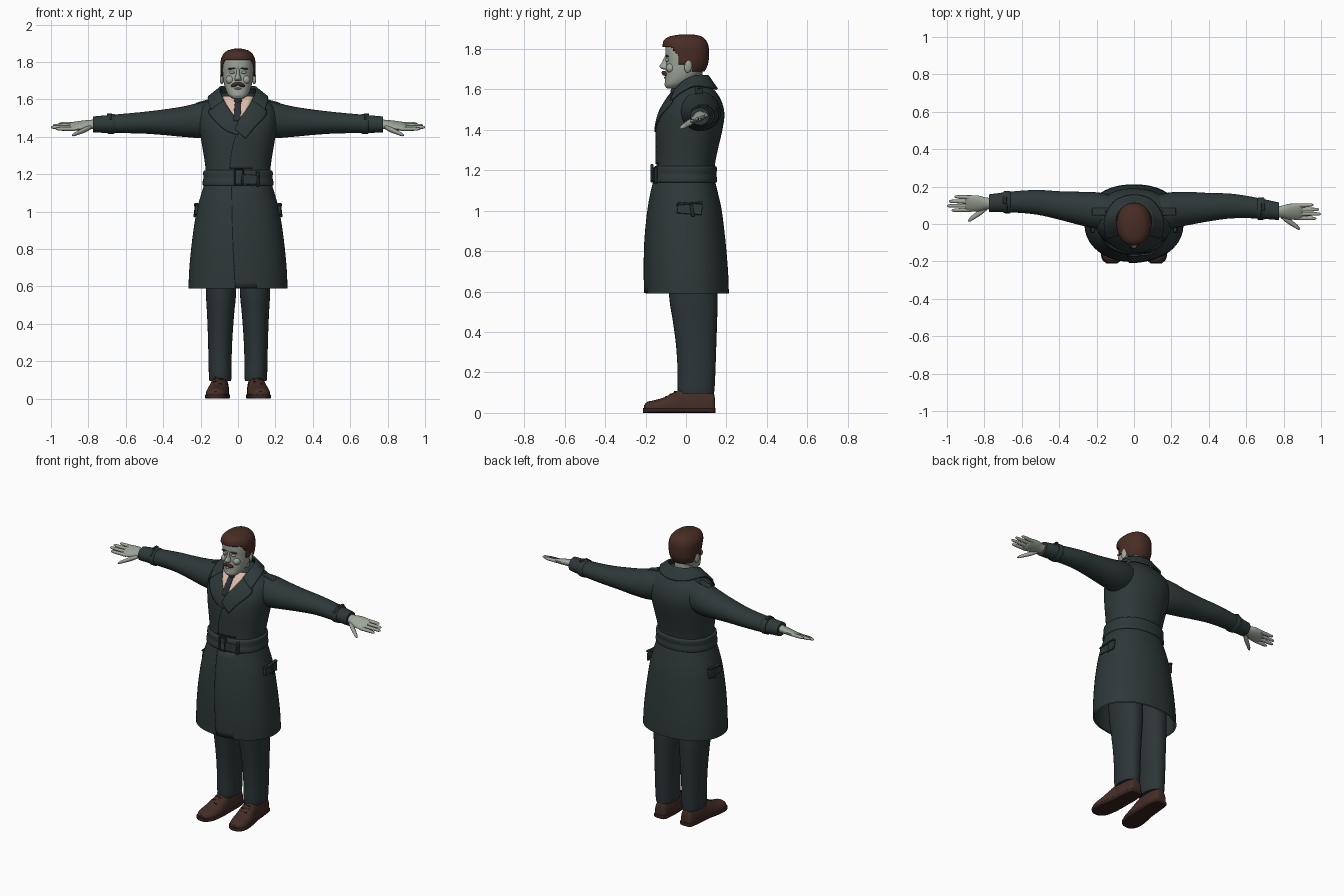
import bpy, bmesh, math
from mathutils import Vector

def mat(name, r, g, b):
    m = bpy.data.materials.new(name)
    m.diffuse_color = (r, g, b, 1)
    return m

COAT = mat("coat_dark_green", .027, .040, .040)
TROUSER = mat("trouser_slate", .025, .036, .038)
SKIN = mat("pale_grey_skin", .34, .38, .32)
HAIR = mat("brown_hair", .065, .026, .018)
SHIRT = mat("pink_shirt", .72, .50, .40)
TIE = mat("dark_tie", .022, .027, .036)
SHOE = mat("brown_leather", .060, .027, .020)
SOLE = mat("dark_sole", .035, .016, .012)
TRIM = mat("dark_trim", .018, .026, .027)

def finish(name, bm, m, thick=0):
    bmesh.ops.remove_doubles(bm, verts=bm.verts, dist=1e-5)
    bmesh.ops.recalc_face_normals(bm, faces=bm.faces)
    me = bpy.data.meshes.new(name)
    bm.to_mesh(me)
    bm.free()
    me.materials.append(m)
    o = bpy.data.objects.new(name, me)
    bpy.context.collection.objects.link(o)
    if thick:
        s = o.modifiers.new("thickness", 'SOLIDIFY')
        s.thickness, s.offset = thick, 0
    return o

def smooth(pts, k=4):
    """Catmull-Rom resampling of a list of tuples."""
    P = [Vector(p) for p in pts]
    out = []
    for i in range(len(P) - 1):
        a, b, c, d = P[max(i - 1, 0)], P[i], P[i + 1], P[min(i + 2, len(P) - 1)]
        for j in range(k):
            t = j / k
            out.append(.5 * (2 * b + (c - a) * t + (2 * a - 5 * b + 4 * c - d) * t * t
                             + (3 * b - a - 3 * c + d) * t ** 3))
    return out + [P[-1]]

def loft(name, rings, m, axis='z', e=2.0, n=32, k=4, caps=(True, True), tilt=0,
         floor=None, keep=None, thick=0):
    """Skin superellipse rings (t, a, b, ra, rb) along an axis."""
    bm = bmesh.new()
    loops = []
    for t, a, b, ra, rb in smooth(rings, k):
        loop = []
        for i in range(n):
            c, s = math.cos(math.tau * i / n), math.sin(math.tau * i / n)
            u = math.copysign(abs(c) ** (2 / e), c) * ra
            v = math.copysign(abs(s) ** (2 / e), s) * rb
            u, v = u * math.cos(tilt) - v * math.sin(tilt), u * math.sin(tilt) + v * math.cos(tilt)
            p = {'z': (a + u, b + v, t), 'x': (t, a + u, b + v), 'y': (a + u, t, b + v)}[axis]
            if floor is not None:
                p = (p[0], p[1], max(p[2], floor))
            loop.append(bm.verts.new(p))
        loops.append(loop)
    for A, B in zip(loops, loops[1:]):
        for i in range(n):
            bm.faces.new((A[i], A[(i + 1) % n], B[(i + 1) % n], B[i]))
    for on, L in zip(caps, (loops[0], loops[-1])):
        if on:
            bm.faces.new(L)
    if keep:
        bad = [f for f in bm.faces if not keep(f.calc_center_median())]
        bmesh.ops.delete(bm, geom=bad, context='FACES')
    return finish(name, bm, m, thick)

def zr(rows):
    """(z, half width, front y, back y) -> loft rings."""
    return [(z, 0, (f + b) / 2, w, (b - f) / 2) for z, w, f, b in rows]

def sheet(name, A, B, m, thick=.006, k=5, cols=8, place=None):
    """Thin sheet between two edges; place() drops each point on a surface."""
    bm = bmesh.new()
    rows = []
    for p, q in zip(smooth(A, k), smooth(B, k)):
        pts = [p.lerp(q, j / cols) for j in range(cols + 1)]
        rows.append([bm.verts.new(place(v, j / cols) if place else v) for j, v in enumerate(pts)])
    for R, S in zip(rows, rows[1:]):
        for j in range(cols):
            bm.faces.new((R[j], R[j + 1], S[j + 1], S[j]))
    return finish(name, bm, m, thick)

def box(name, loc, size, m, rot=(0, 0, 0), bevel=.004):
    bm = bmesh.new()
    bmesh.ops.create_cube(bm, size=1)
    bmesh.ops.scale(bm, vec=size, verts=bm.verts)
    o = finish(name, bm, m)
    o.location, o.rotation_euler = loc, rot
    bv = o.modifiers.new("bevel", 'BEVEL')
    bv.width, bv.segments = bevel, 2
    return o

def ball(name, loc, size, m, rot=(0, 0, 0)):
    bm = bmesh.new()
    bmesh.ops.create_uvsphere(bm, u_segments=20, v_segments=12, radius=1)
    bmesh.ops.scale(bm, vec=size, verts=bm.verts)
    o = finish(name, bm, m)
    o.location, o.rotation_euler = loc, rot
    return o

# Coat body, hollow below
TORSO = zr([(.59, .265, -.20, .212), (.70, .26, -.203, .208), (.85, .245, -.20, .195),
            (1.0, .222, -.186, .177), (1.1, .195, -.168, .155), (1.16, .178, -.153, .142),
            (1.22, .173, -.146, .142), (1.3, .183, -.145, .157), (1.4, .2, -.143, .18),
            (1.48, .212, -.127, .19), (1.55, .20, -.09, .172), (1.60, .145, -.05, .137),
            (1.635, .085, -.02, .10)])
E = 2.2
loft("coat_body", TORSO, COAT, e=E, n=64, caps=(False, True))
lining = [(z, a, b, ra - .01, rb - .01) for z, a, b, ra, rb in TORSO[:4]]
loft("coat_lining", lining, COAT, e=E, n=48, caps=(False, True))
FINE = smooth(TORSO)

def on_front(off0, off1):
    """Drop (x, z) points on the coat front with a small lift."""
    def place(v, j):
        x, z = v[0], v[1]
        i = next((i for i in range(len(FINE) - 2) if FINE[i + 1][0] >= z), len(FINE) - 2)
        p, q = FINE[i], FINE[i + 1]
        r = p.lerp(q, (z - p[0]) / (q[0] - p[0]))
        c = 1 - min(abs(x) / r[3], .97) ** E
        return (x, r[2] - r[4] * c ** (1 / E) - off0 - (off1 - off0) * j, z)
    return place

# Shirt, tie, lapels and front overlap laid on the chest
sheet("shirt_front", [(-.085, 1.615), (-.05, 1.55), (-.005, 1.475)],
      [(.085, 1.615), (.05, 1.55), (.005, 1.475)], SHIRT, place=on_front(.003, .003))
sheet("tie", [(-.014, 1.60), (-.02, 1.55), (-.024, 1.485)],
      [(.014, 1.60), (.016, 1.55), (.012, 1.485)], TIE, place=on_front(.008, .008))
ball("tie_knot", (0, -.062, 1.59), (.021, .014, .02), TIE)
loft("shirt_collar", [(1.575, 0, .015, .078, .075), (1.60, 0, .018, .07, .07),
                      (1.63, 0, .024, .064, .064)], SHIRT, caps=(False, False), thick=.006)
sheet("left_lapel", [(-.08, 1.60), (-.045, 1.545), (-.005, 1.49), (.02, 1.44)],
      [(-.125, 1.575), (-.155, 1.525), (-.075, 1.44), (.0, 1.41)], COAT, place=on_front(.007, .010))
sheet("right_lapel", [(.08, 1.60), (.045, 1.545), (.005, 1.49), (-.015, 1.44)],
      [(.125, 1.575), (.155, 1.525), (.09, 1.45), (.04, 1.39)], COAT, place=on_front(.009, .012))
sheet("chest_overlap", [(.0, 1.44), (-.03, 1.34), (-.045, 1.23)],
      [(.10, 1.44), (.12, 1.34), (.11, 1.23)], COAT, .004, place=on_front(.005, -.004))
sheet("skirt_overlap", [(-.035, 1.14), (-.028, .85), (-.015, .592)],
      [(.11, 1.14), (.12, .85), (.13, .592)], COAT, .004, place=on_front(.005, -.004))

# Turned-up coat collar around the neck
top = [(.075, -.055, 1.595), (.094, -.01, 1.64), (.092, .045, 1.665), (.06, .09, 1.668)]
out = [(.145, -.075, 1.545), (.158, -.02, 1.59), (.15, .045, 1.617), (.095, .125, 1.608)]
flip = lambda pts: [(-x, y, z) for x, y, z in reversed(pts)]
sheet("coat_collar", top + [(0, .106, 1.668)] + flip(top),
      out + [(0, .153, 1.60)] + flip(out), COAT, .012)

# Belt with rolled edges, buckle and keeper
belt = zr([(1.138, .176, -.155, .142), (1.142, .188, -.166, .152), (1.16, .189, -.166, .153),
           (1.18, .185, -.161, .150), (1.2, .186, -.161, .153), (1.216, .184, -.158, .151),
           (1.222, .172, -.146, .142)])
loft("belt", belt, COAT, e=E, n=64, caps=(False, False))
for s in (1, -1):
    box("buckle_side", (.005 + .022 * s, -.168, 1.185), (.008, .014, .09), TRIM)
    box("buckle_bar", (.005, -.168, 1.185 + .042 * s), (.05, .014, .008), TRIM)
box("belt_keeper", (.105, -.150, 1.175), (.016, .016, .08), TRIM, (0, 0, .28))
box("belt_tail", (.06, -.163, 1.172), (.085, .012, .052), COAT, (0, .04, .12))

for s in (1, -1):
    side = "right" if s > 0 else "left"
    shift = lambda x: 0 if s > 0 else .043 * max(0, (x - .3) / .47)
    # Sleeve, cuff strap and shoulder tab
    arm = [(.06, .06, 1.51, .08, .085), (.18, .07, 1.492, .097, .097), (.28, .082, 1.482, .09, .083),
           (.40, .09, 1.478, .076, .068), (.52, .096, 1.475, .066, .057),
           (.65, .086, 1.470, .056, .050), (.775, .068, 1.466, .047, .043)]
    loft(side + "_sleeve", [(s * x, y + shift(x), z, a, b) for x, y, z, a, b in arm], COAT, 'x')
    y = .082 + shift(.68)
    loft(side + "_cuff_strap", [(s * x, y, 1.469, .054 + d, .048 + d) for x, d in
         ((.66, 0), (.664, .006), (.693, .005), (.697, 0))], COAT, 'x', k=2)
    box(side + "_cuff_loop", (s * .68, y - .035, 1.508), (.014, .05, .012), TRIM, (.6, 0, 0))
    box(side + "_cuff_loop_top", (s * .69, y + .01, 1.521), (.02, .04, .01), TRIM)
    box(side + "_shoulder_tab", (s * .175, .065, 1.590), (.10, .04, .012), COAT, (0, s * .28, 0))
    ball(side + "_tab_button", (s * .15, .065, 1.603), (.008, .008, .005), TRIM)

    # Hand: palm, four fingers and thumb
    y = .066 + shift(.775)
    palm = [(.74, 1.468, .03, .027), (.79, 1.466, .033, .023), (.83, 1.462, .045, .020),
            (.88, 1.457, .047, .015), (.90, 1.456, .043, .008)]
    loft(side + "_palm", [(s * x, y, z, a, b) for x, z, a, b in palm], SKIN, 'x', n=20, tilt=.4)
    for i, tip in enumerate((.975, 1.0, .99, .96)):
        d = -.034 + .0225 * i
        f = [(.87, 1, .011), (.92, 1.02, .0105), (tip - .02, 1.06, .009), (tip - .005, 1.08, .006), (tip, 1.08, .002)]
        loft(side + "_finger", [(s * x, y + d * w, 1.456 + .4 * d, r, r) for x, w, r in f], SKIN, 'x', n=12, k=3)
    thumb = [(.785, -.02, 1.452, .014), (.82, -.045, 1.437, .018), (.85, -.066, 1.424, .015),
             (.875, -.084, 1.413, .012), (.888, -.093, 1.407, .003)]
    loft(side + "_thumb", [(s * x, y + d, z, r, r * .8) for x, d, z, r in thumb], SKIN, 'x', n=12, k=3)

    # Hip pocket flaps
    box(side + "_pocket_flap", (s * .222, .018, 1.01), (.016, .125, .055), COAT, (-.08, -s * .12, 0))
    box(side + "_pocket_welt", (s * .223, .018, 1.036), (.022, .13, .010), TRIM, (.08, 0, 0))
    box(side + "_pocket_button_tab", (s * .229, .03, 1.0), (.012, .016, .06), TRIM, (.15, -s * .12, 0))

    # Trouser leg
    leg = [(.095, .095, .05, .058, .088), (.13, .095, .05, .061, .092), (.22, .096, .052, .062, .094),
           (.34, .095, .05, .066, .100), (.46, .093, .044, .073, .110), (.58, .091, .036, .081, .120),
           (.88, .091, .02, .085, .125)]
    loft(side + "_trouser_leg", [(z, s * x, y, a, b) for z, x, y, a, b in leg], TROUSER, e=2.2)

    # Shoe upper, sole, heel and laces
    upper = [(.143, .095, .02, .026, .05), (.13, .095, .02, .04, .088), (.06, .096, .02, .049, .11),
             (-.01, .1, .02, .052, .103), (-.06, .105, .02, .057, .082), (-.11, .111, .02, .06, .056),
             (-.16, .116, .02, .056, .042), (-.19, .118, .02, .044, .035), (-.208, .119, .02, .022, .018)]
    loft(side + "_shoe", [(y, s * x, z, a, b) for y, x, z, a, b in upper], SHOE, 'y', e=2.3, floor=.015)
    sole = [(y - .004 if y < 0 else y + .002, s * x, .012, a + .005, .012) for y, x, z, a, b in upper]
    loft(side + "_sole", sole, SOLE, 'y', e=5)
    for i in range(4):
        box(side + "_lace", (s * (.103 + .002 * i), -.03 - .022 * i, .116 - .0125 * i),
            (.05, .007, .008), SOLE, (.45, 0, .2 * (-1) ** i), .003)

    # Ear, eye, brow and half of the moustache
    ball(side + "_ear", (s * .086, .012, 1.715), (.010, .020, .034), SKIN, (-.2, 0, s * .3))
    ball(side + "_eye", (s * .032, -.092, 1.745), (.014, .010, .008), SKIN)
    ball(side + "_eyebrow", (s * .034, -.094, 1.765), (.022, .009, .004), HAIR, (0, s * .1, -s * -.25))
    ball(side + "_moustache", (s * .017, -.108, 1.679), (.023, .012, .010), HAIR, (0, s * .35, s * .3))
    ball(side + "_cheek", (s * .042, -.075, 1.705), (.024, .024, .024), SKIN)

# Neck, head and nose
loft("neck", [(1.56, 0, .025, .062, .062), (1.63, 0, .022, .056, .06), (1.70, 0, .02, .058, .06)], SKIN)
loft("head", zr([(1.603, .018, -.09, -.05), (1.609, .034, -.099, -.03), (1.625, .052, -.104, .0),
                 (1.655, .067, -.103, .05), (1.69, .076, -.102, .083), (1.73, .081, -.097, .098),
                 (1.77, .082, -.101, .104), (1.81, .078, -.10, .10), (1.84, .062, -.085, .082),
                 (1.858, .03, -.05, .05)]), SKIN, e=2.25, n=40)
loft("nose", zr([(1.698, .010, -.112, -.07), (1.703, .019, -.122, -.07), (1.714, .017, -.131, -.07),
                 (1.735, .010, -.118, -.07), (1.765, .008, -.104, -.07), (1.775, .004, -.095, -.07)]), SKIN, n=20)
ball("lower_lip", (0, -.101, 1.658), (.02, .009, .005), SKIN)
ball("chin", (0, -.085, 1.625), (.026, .022, .018), SKIN)

# Hair cap, trimmed along the hairline
def hairline(c):
    if c.y < -.035:
        return c.z > 1.808 - max(0, c.y + .07) * 1.2
    return c.z > (1.722 if c.y < .03 else 1.69)

loft("hair", zr([(1.675, .068, -.09, .078), (1.70, .080, -.10, .095), (1.73, .088, -.104, .107),
                 (1.77, .090, -.107, .111), (1.81, .089, -.112, .109), (1.838, .078, -.108, .098),
                 (1.858, .056, -.082, .076), (1.868, .022, -.03, .04)]), HAIR, e=2.2, n=56, k=6,
     keep=hairline, thick=.006)
ball("hair_quiff", (.01, -.06, 1.837), (.058, .048, .026), HAIR, (.3, .1, .1))

# Smooth shading with sharp creases
for o in bpy.data.objects:
    o.select_set(True)
bpy.context.view_layer.objects.active = bpy.data.objects["coat_body"]
bpy.ops.object.shade_smooth_by_angle(angle=math.radians(40))
